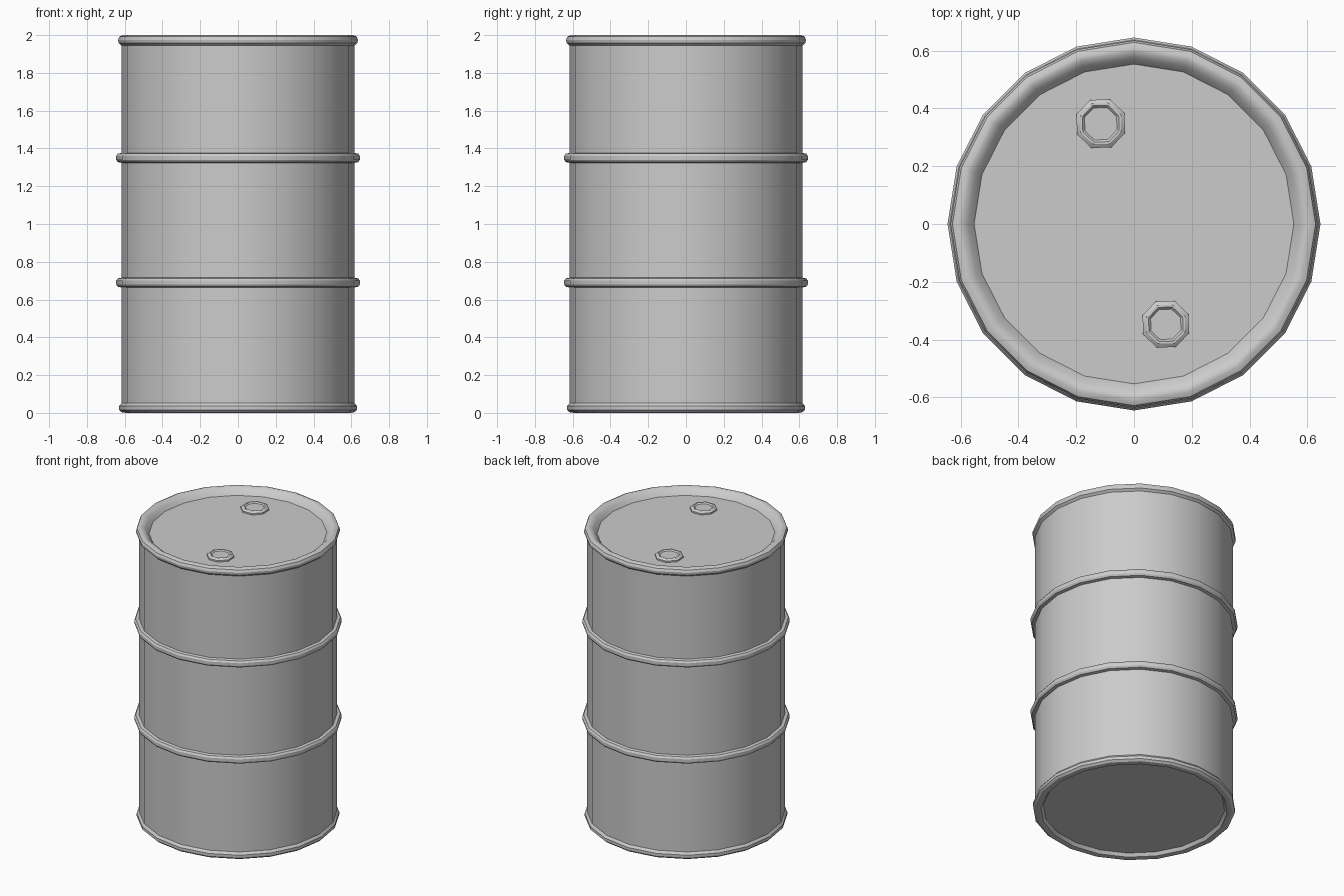
import bpy, bmesh
from math import cos, sin, tau, radians

if "Cube" in bpy.data.objects:
    bpy.data.objects.remove(bpy.data.objects["Cube"])


def lathe(name, profile, sides, centre=(0, 0), turn=0.0):
    """Revolve an (r, z) profile around a vertical axis; ends are capped."""
    bm = bmesh.new()
    rings = []
    for r, z in profile:
        rings.append([bm.verts.new((centre[0] + r * cos(turn + tau * i / sides),
                                    centre[1] + r * sin(turn + tau * i / sides), z))
                      for i in range(sides)])
    for a, b in zip(rings, rings[1:]):
        for i in range(sides):
            j = (i + 1) % sides
            bm.faces.new((a[i], a[j], b[j], b[i]))
    bm.faces.new(rings[0][::-1])
    bm.faces.new(rings[-1])
    bmesh.ops.recalc_face_normals(bm, faces=bm.faces)
    mesh = bpy.data.meshes.new(name)
    bm.to_mesh(mesh)
    bm.free()
    ob = bpy.data.objects.new(name, mesh)
    bpy.context.collection.objects.link(ob)
    bpy.ops.object.select_all(action='DESELECT')
    ob.select_set(True)
    bpy.context.view_layer.objects.active = ob
    bpy.ops.object.shade_smooth_by_angle(angle=radians(32))
    return ob


BODY = 0.617


def rib(z):
    # rolling hoop cross-section
    return [(BODY, z - 0.026), (0.637, z - 0.022), (0.645, z - 0.01),
            (0.645, z + 0.01), (0.637, z + 0.022), (BODY, z + 0.026)]


# drum shell: recessed base, bottom chime, two hoops, top chime, recessed lid
profile = [(0.565, 0.025), (0.58, 0.004), (0.595, 0.0), (0.617, 0.004),
           (0.63, 0.016), (0.63, 0.036), (BODY, 0.052)]
profile += rib(0.69) + rib(1.35)
profile += [(BODY, 1.945), (0.632, 1.958), (0.635, 1.975), (0.628, 1.992),
            (0.61, 2.0), (0.595, 1.998), (0.575, 1.985), (0.553, 1.955)]
lathe("drum_body", profile, 20)

# two screw bungs on the lid
for name, centre, r in (("large_bung", (-0.115, 0.347), 0.09),
                        ("small_bung", (0.11, -0.347), 0.086)):
    lathe(name, [(r, 1.95), (r, 1.965), (r - 0.014, 1.975), (r - 0.022, 1.975),
                 (r - 0.03, 1.967)], 8, centre, radians(69))
